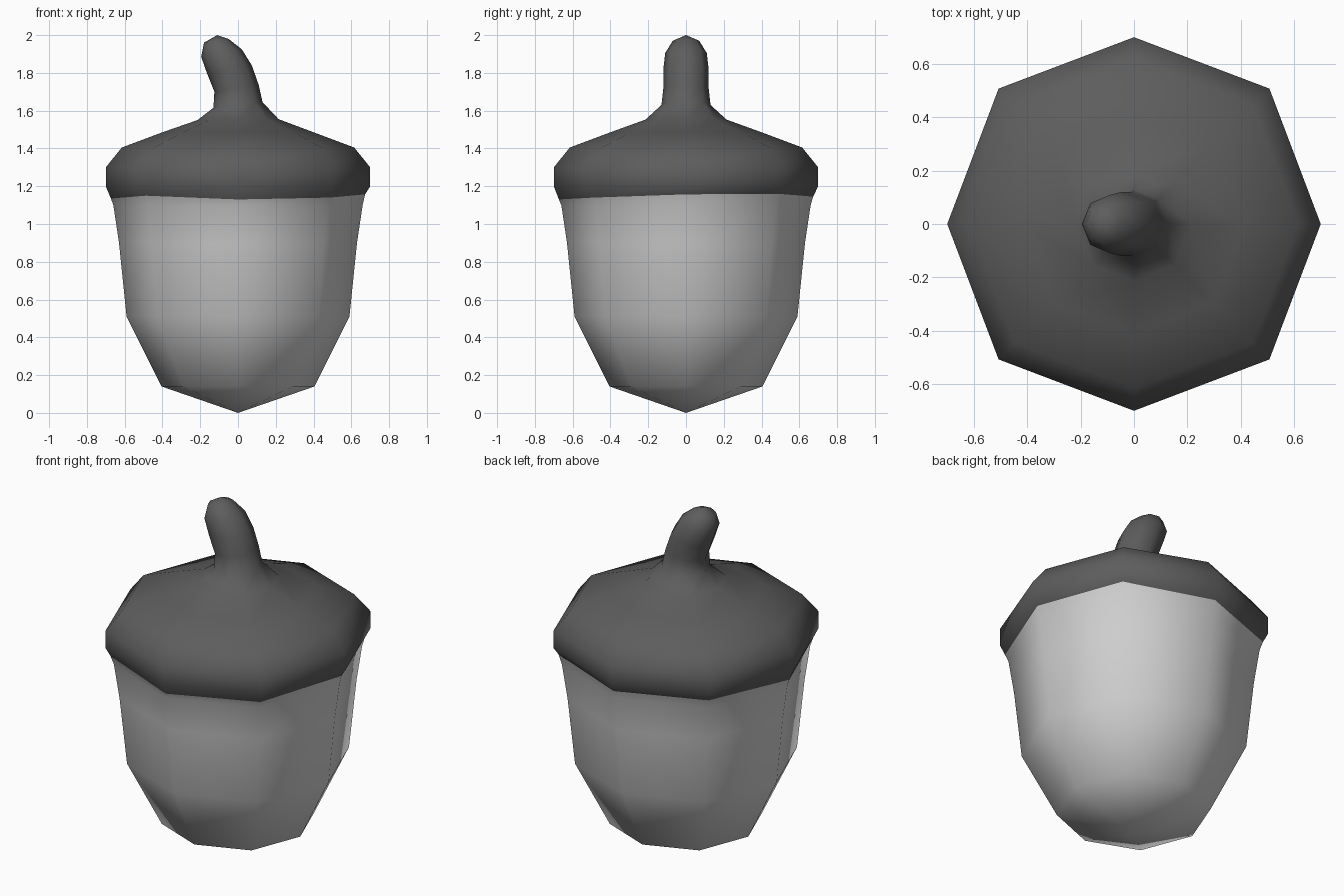
import bpy, bmesh, math

if "Cube" in bpy.data.objects:
    bpy.data.objects.remove(bpy.data.objects["Cube"])

def material(name, v):
    m = bpy.data.materials.new(name)
    m.diffuse_color = (v, v, v, 1)
    m.use_nodes = True
    m.node_tree.nodes["Principled BSDF"].inputs["Base Color"].default_value = m.diffuse_color
    return m

def ring(bm, left, right, depth, diag, offsets=(0,) * 8):
    """Eight-sided ring between a left and a right silhouette point."""
    verts = []
    for i in range(8):
        a = i * math.pi / 4
        s = diag * math.sqrt(2) if i % 2 else 1.0
        c = math.cos(a) * s
        t = (c + 1) / 2
        verts.append(bm.verts.new((left[0] + (right[0] - left[0]) * t,
                                   math.sin(a) * s * depth,
                                   left[1] + (right[1] - left[1]) * t + offsets[i])))
    return verts

def bridge(bm, rings):
    for a, b in zip(rings, rings[1:]):
        for i in range(8):
            j = (i + 1) % 8
            bm.faces.new((a[i], a[j], b[j], b[i]))

def finish(bm, name, mat):
    bmesh.ops.recalc_face_normals(bm, faces=bm.faces)
    for f in bm.faces:
        f.smooth = True
    me = bpy.data.meshes.new(name)
    bm.to_mesh(me)
    bm.free()
    me.materials.append(mat)
    ob = bpy.data.objects.new(name, me)
    bpy.context.collection.objects.link(ob)
    return ob

# slightly uneven rim where nut and cap meet
RIM_R, RIM_Z = 0.673, 1.145
RIM = (0.012, 0.015, 0.0, 0.005, -0.01, 0.005, -0.015, -0.005)

# nut: pointed base, open under the cap
bm = bmesh.new()
rings = [ring(bm, (-r, z), (r, z), r, 0.72)
         for r, z in ((0.405, 0.14), (0.59, 0.51), (0.63, 0.90), (0.66, 1.10))]
rings.append(ring(bm, (-RIM_R, RIM_Z), (RIM_R, RIM_Z), RIM_R, 0.725, RIM))
bridge(bm, rings)
tip = bm.verts.new((0, 0, 0))
for i in range(8):
    bm.faces.new((tip, rings[0][(i + 1) % 8], rings[0][i]))
finish(bm, "nut", material("light grey", 0.62))

# cap flowing into a curved stem
bm = bmesh.new()
rings = [ring(bm, (-RIM_R, RIM_Z), (RIM_R, RIM_Z), RIM_R, 0.725, RIM)]
rings += [ring(bm, (-r, z), (r, z), r, 0.725)
          for r, z in ((0.70, 1.20), (0.70, 1.30), (0.615, 1.405), (0.41, 1.482))]
stem = [((-0.215, 1.55), (0.215, 1.555), 0.215),
        ((-0.13, 1.615), (0.13, 1.645), 0.13),
        ((-0.125, 1.70), (0.11, 1.735), 0.12),
        ((-0.165, 1.80), (0.073, 1.84), 0.12),
        ((-0.195, 1.885), (0.02, 1.925), 0.11),
        ((-0.18, 1.96), (-0.05, 1.98), 0.07)]
rings += [ring(bm, l, r, d, 0.71) for l, r, d in stem]
bridge(bm, rings)
tip = bm.verts.new((-0.11, 0, 2.0))
for i in range(8):
    bm.faces.new((rings[-1][i], rings[-1][(i + 1) % 8], tip))
finish(bm, "cap_and_stem", material("dark grey", 0.11))
